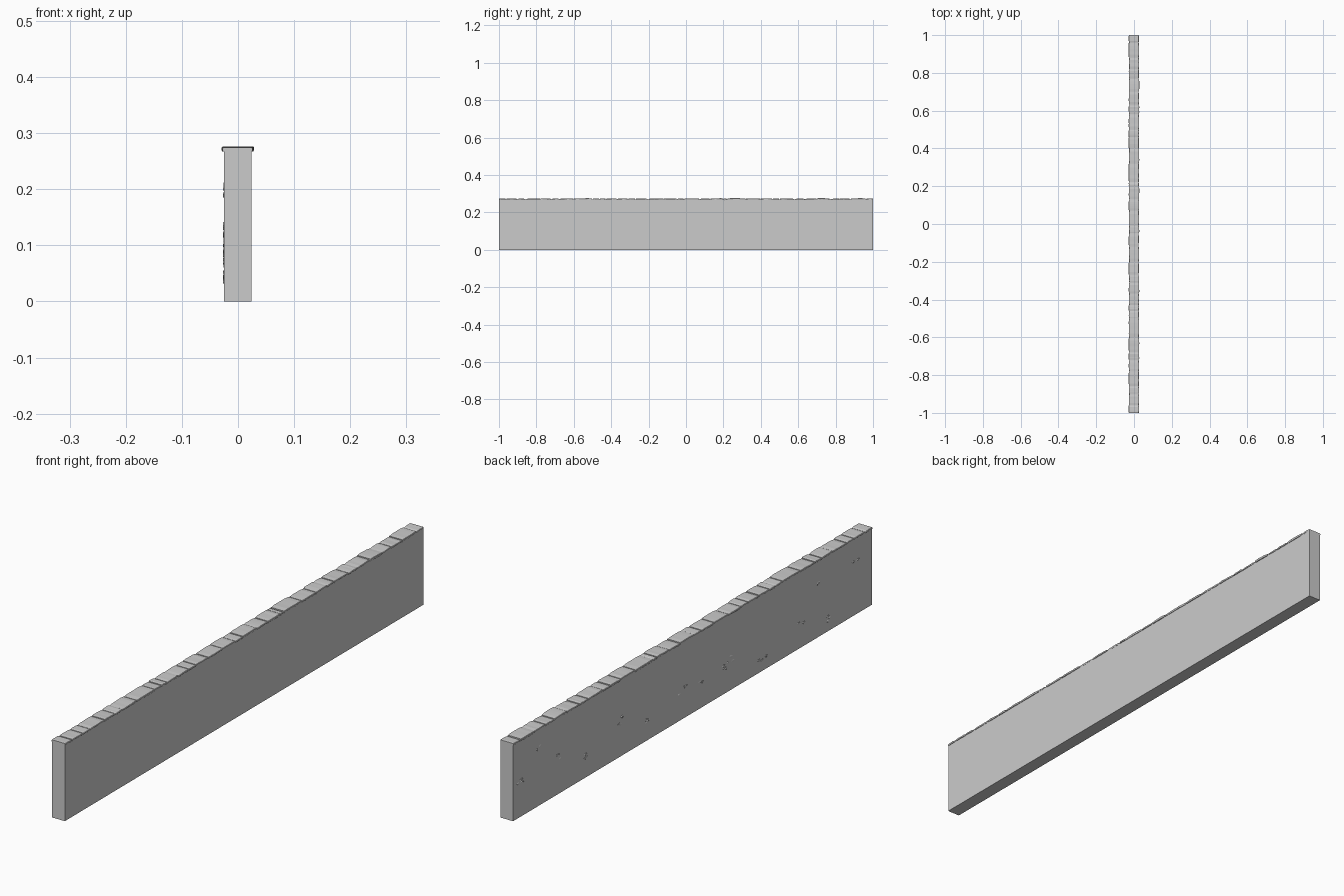
import bpy, bmesh, random, math

if "Cube" in bpy.data.objects:
    bpy.data.objects.remove(bpy.data.objects["Cube"])

random.seed(7)


def finish(name, bm):
    bmesh.ops.recalc_face_normals(bm, faces=bm.faces)
    mesh = bpy.data.meshes.new(name)
    bm.to_mesh(mesh)
    bm.free()
    ob = bpy.data.objects.new(name, mesh)
    bpy.context.collection.objects.link(ob)
    return ob


def loft(bm, rings):
    rows = [[bm.verts.new(p) for p in ring] for ring in rings]
    n = len(rows[0])
    for a, b in zip(rows, rows[1:]):
        for i in range(n):
            bm.faces.new((a[i], a[(i + 1) % n], b[(i + 1) % n], b[i]))
    bm.faces.new(rows[0])
    bm.faces.new(rows[-1])


# Plain wall body
X0, X1, H = -0.025, 0.024, 0.269
bm = bmesh.new()
loft(bm, [[(X0, y, 0), (X1, y, 0), (X1, y, H), (X0, y, H)] for y in (-1, 1)])
finish("wall_body", bm)

# Coping stones: irregular flat slabs laid end to end along the top
joints = [-1, -.96, -.9, -.86, -.78, -.72, -.68, -.6, -.5, -.46, -.43, -.37,
          -.31, -.27, -.2, -.12, -.05, -.01, .07, .13, .2, .22, .32, .4, .46,
          .5, .58, .63, .7, .77, .82, .88, .96, 1]
bm = bmesh.new()
for y0, y1 in zip(joints, joints[1:]):
    top = random.uniform(0.2735, 0.276)
    left, right = random.uniform(-.029, -.0265), random.uniform(.0255, .028)
    tilt = random.uniform(-.001, .001)
    gap = 0.0015
    ya = y0 if y0 == -1 else y0 + gap
    yb = y1 if y1 == 1 else y1 - gap
    rings = []
    for k in range(6):
        t = k / 5
        y = ya + (yb - ya) * t
        z = top + tilt * (2 * t - 1) + random.uniform(-.0003, .0003)
        edge = 0.0012 if k in (0, 5) else 0
        l = left + edge + random.uniform(-.0005, .0005)
        r = right - edge + random.uniform(-.0005, .0005)
        z -= edge
        low = 0.2675 + random.uniform(-.0005, .0005)
        rings.append([(l + .001, y, low), (r - .001, y, low), (r, y, low + .002),
                      (r, y, z - .0015), (r - .0015, y, z), (l + .0015, y, z),
                      (l, y, z - .0015), (l, y, low + .002)])
    loft(bm, rings)
finish("coping_stones", bm)

# Shallow stone chips standing just proud of the left face (y, z)
spots = [(.96, .13), (.85, .21), (.74, .13), (.61, .075), (.41, .125),
         (.25, .075), (.055, .1), (-.045, .095), (-.18, .095), (-.21, .11),
         (-.39, .045), (-.61, .09), (-.69, .193), (-.75, .046), (-.91, .185)]
bm = bmesh.new()
for cy, cz in spots:
    for _ in range(3):
        y, z = cy + random.uniform(-.022, .022), cz + random.uniform(-.012, .012)
        rad = [random.uniform(.6, 1.1) for _ in range(7)]
        depth = random.uniform(.0006, .0018)

        def ring(x, s):
            return [(x, y + .010 * s * q * math.cos(i * math.tau / 7),
                     z + .005 * s * q * math.sin(i * math.tau / 7))
                    for i, q in enumerate(rad)]
        loft(bm, [ring(X0 + .001, 1), ring(X0, 1), ring(X0 - depth, .55)])
finish("stone_chips", bm)
